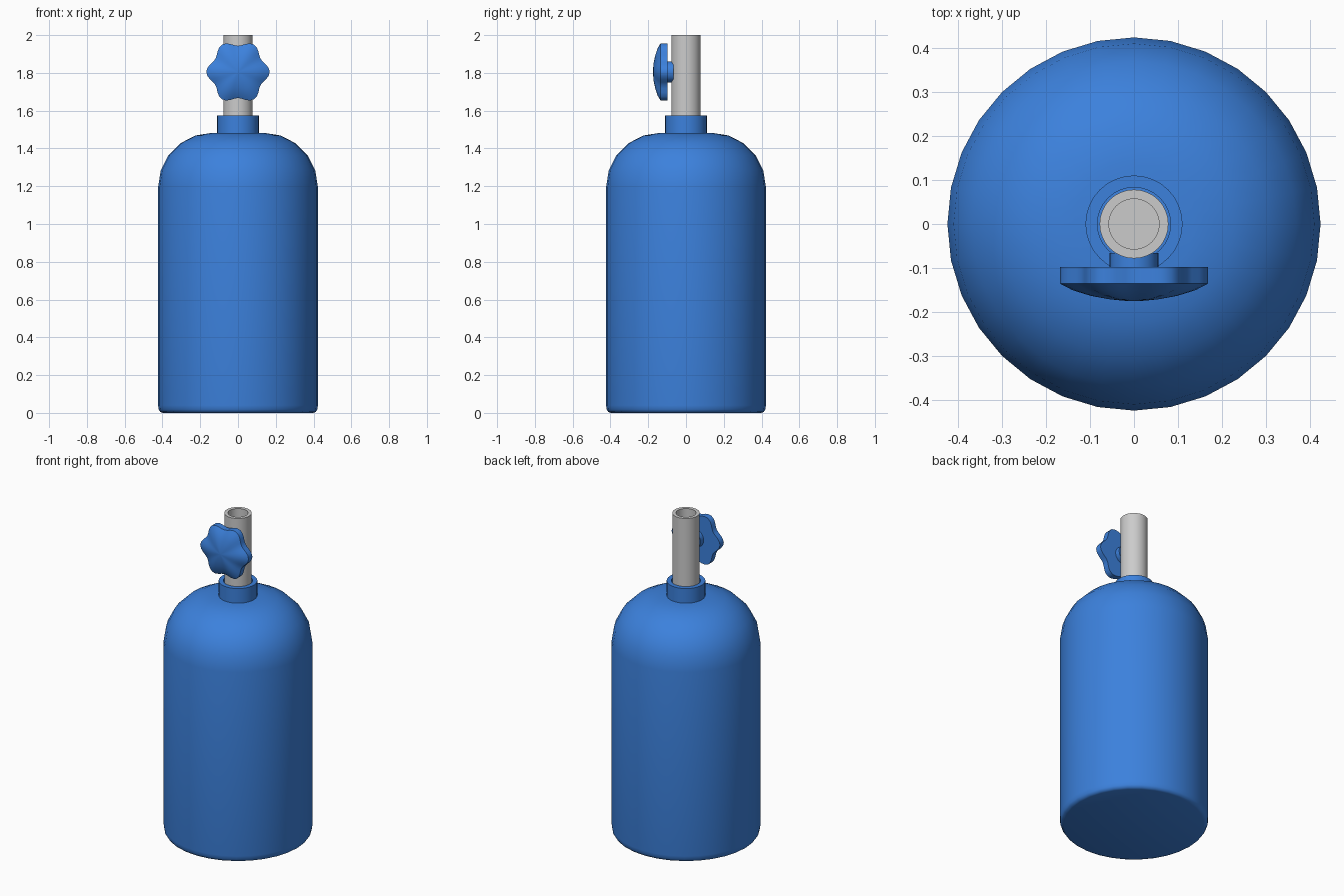
import bpy, math

if "Cube" in bpy.data.objects:
    bpy.data.objects.remove(bpy.data.objects["Cube"])

blue = bpy.data.materials.new("blue_paint")
blue.diffuse_color = (0.045, 0.22, 0.72, 1)
blue.use_nodes = True
blue.node_tree.nodes["Principled BSDF"].inputs["Base Color"].default_value = blue.diffuse_color


def rings_mesh(name, rings, mat=None, closed=False, angle=40):
    """Bridge equal-length point rings; cap both ends unless the rings form a loop."""
    n = len(rings[0])
    verts = [p for r in rings for p in r]
    m = len(rings)
    faces = []
    for k in range(m if closed else m - 1):
        a, b = k * n, ((k + 1) % m) * n
        faces += [(a + i, a + (i + 1) % n, b + (i + 1) % n, b + i) for i in range(n)]
    if not closed:
        faces += [tuple(reversed(range(n))), tuple(range((m - 1) * n, m * n))]
    me = bpy.data.meshes.new(name)
    me.from_pydata(verts, [], faces)
    ob = bpy.data.objects.new(name, me)
    bpy.context.collection.objects.link(ob)
    if mat:
        me.materials.append(mat)
    bpy.ops.object.select_all(action='DESELECT')
    ob.select_set(True)
    bpy.context.view_layer.objects.active = ob
    bpy.ops.object.shade_smooth_by_angle(angle=math.radians(angle))
    return ob


def angles(n):
    return [2 * math.pi * i / n for i in range(n)]


def lathe(name, profile, mat=None, closed=False, n=32, angle=40):
    rings = [[(r * math.cos(a), r * math.sin(a), z) for a in angles(n)] for r, z in profile]
    return rings_mesh(name, rings, mat, closed, angle)


# Tank body: small bottom bevel, straight wall, rounded shoulder
shoulder = [(0.135 + 0.288 * math.cos(t), 1.195 + 0.288 * math.sin(t))
            for t in [math.radians(18 * i) for i in range(6)]]
lathe("tank_body", [(0.398, 0), (0.412, 0.005), (0.42, 0.018), (0.423, 0.04)] + shoulder, blue)

# Collar ring around the neck
lathe("neck_collar", [(0.083, 1.475), (0.11, 1.475), (0.11, 1.575), (0.083, 1.575)], blue, closed=True)

# Valve pipe with a bored top
lathe("valve_pipe", [(0.078, 1.48), (0.078, 2.0), (0.057, 2.0), (0.057, 1.82)])


# Six-lobed valve knob facing the front
KZ = 1.805


def lobe_ring(y, s, wave=0.015):
    return [(s * (0.153 + wave * math.cos(6 * a)) * math.cos(a), y,
             KZ + s * (0.153 + wave * math.cos(6 * a)) * math.sin(a)) for a in angles(48)]


rings = [lobe_ring(-0.097, 1), lobe_ring(-0.135, 1), lobe_ring(-0.15, 0.83),
         lobe_ring(-0.163, 0.58), lobe_ring(-0.171, 0.32), lobe_ring(-0.175, 0.06)]
rings_mesh("valve_knob", rings, blue)

# Short stem joining the knob to the pipe
rings_mesh("knob_stem", [[(0.055 * math.cos(a), y, KZ + 0.055 * math.sin(a)) for a in angles(32)]
                         for y in (-0.066, -0.1)][::-1], blue)

# Consistent outward normals
for ob in bpy.context.collection.objects:
    bpy.ops.object.select_all(action='DESELECT')
    ob.select_set(True)
    bpy.context.view_layer.objects.active = ob
    bpy.ops.object.mode_set(mode='EDIT')
    bpy.ops.mesh.select_all(action='SELECT')
    bpy.ops.mesh.normals_make_consistent(inside=False)
    bpy.ops.object.mode_set(mode='OBJECT')
